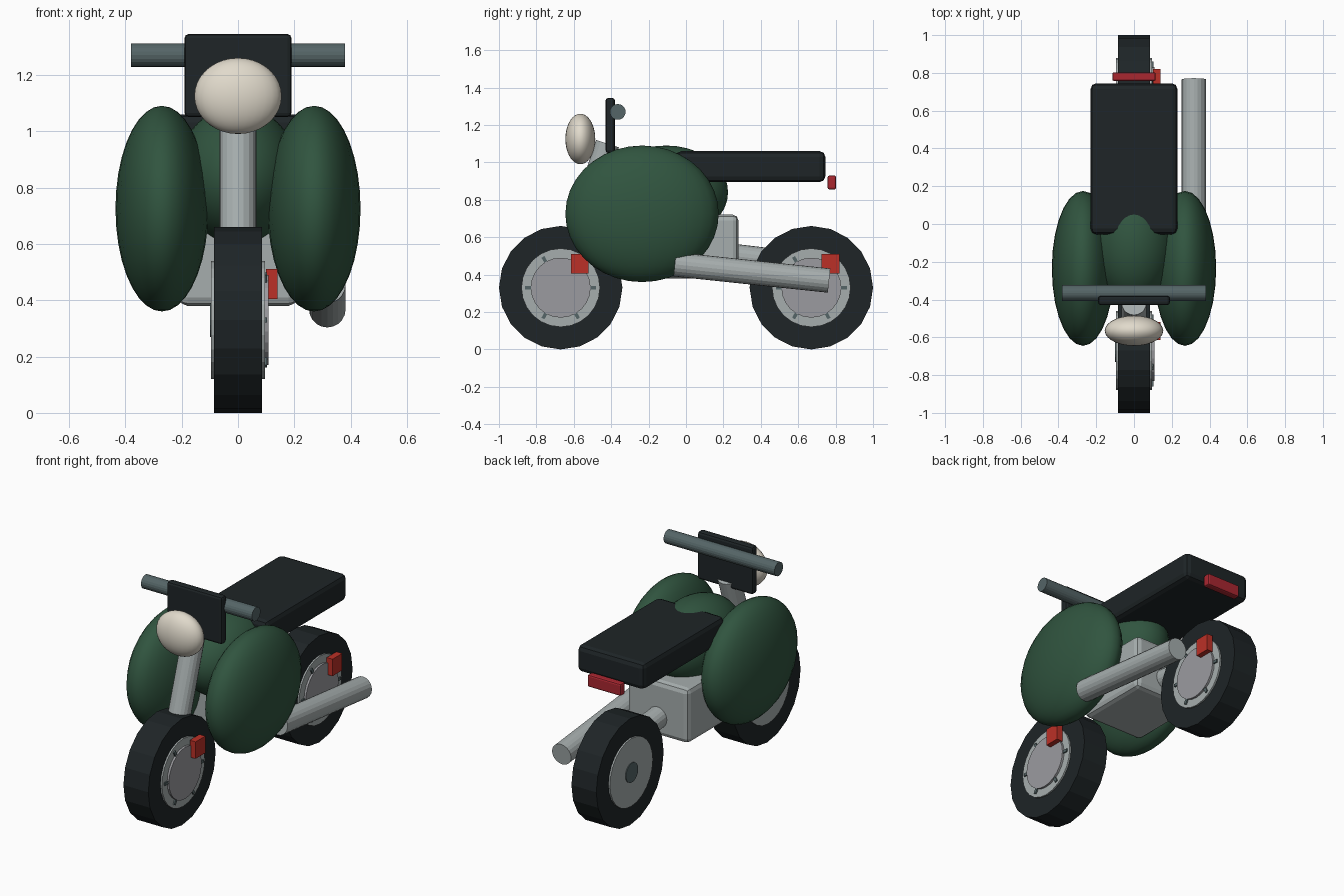
import bpy, math
from mathutils import Vector

if "Cube" in bpy.data.objects:
    bpy.data.objects.remove(bpy.data.objects["Cube"])


def material(name, r, g, b):
    m = bpy.data.materials.new(name)
    m.diffuse_color = (r, g, b, 1)
    m.use_nodes = True
    m.node_tree.nodes["Principled BSDF"].inputs["Base Color"].default_value = m.diffuse_color
    return m


GREEN = material("green_paint", 0.03, 0.09, 0.05)
BLACK = material("black_rubber", 0.013, 0.018, 0.02)
STEEL = material("steel", 0.38, 0.42, 0.42)
DISC = material("disc_grey", 0.33, 0.33, 0.35)
SLATE = material("dark_slate", 0.09, 0.13, 0.135)
CREAM = material("cream_glass", 0.75, 0.70, 0.60)
RED = material("red_caliper", 0.5, 0.03, 0.02)
LAMP = material("red_lamp", 0.4, 0.02, 0.03)


def finish(name, mat):
    ob = bpy.context.object
    ob.name = name
    ob.data.materials.append(mat)
    return ob


def rod(name, a, b, radius, mat, sides=20):
    a, b = Vector(a), Vector(b)
    d = b - a
    bpy.ops.mesh.primitive_cylinder_add(vertices=sides, radius=radius, depth=d.length, location=(a + b) / 2)
    ob = finish(name, mat)
    if abs(d.normalized().x) > 0.99:
        ob.rotation_euler = (0, math.pi / 2, 0)
    else:
        ob.rotation_euler = d.to_track_quat('Z', 'Y').to_euler()
    return ob


def box(name, lo, hi, mat, bevel=0.0):
    lo, hi = Vector(lo), Vector(hi)
    bpy.ops.mesh.primitive_cube_add(size=1, location=(lo + hi) / 2)
    ob = finish(name, mat)
    ob.scale = hi - lo
    bpy.ops.object.transform_apply(location=False, rotation=False, scale=True)
    if bevel:
        mod = ob.modifiers.new("bevel", 'BEVEL')
        mod.width = bevel
        mod.segments = 2
    return ob


def ellipsoid(name, centre, radii, mat):
    bpy.ops.mesh.primitive_uv_sphere_add(segments=28, ring_count=18, radius=1, location=centre)
    ob = finish(name, mat)
    ob.scale = radii
    bpy.ops.object.transform_apply(location=False, rotation=False, scale=True)
    bpy.ops.object.shade_smooth()
    return ob


# Wheels with rims, hubs, brake discs, spokes and calipers
for label, y in (("front", -0.67), ("rear", 0.67)):
    z = 0.33
    rod(label + "_tyre", (-0.085, y, z), (0.085, y, z), 0.33, BLACK)
    rod(label + "_rim", (-0.095, y, z), (0.095, y, z), 0.21, STEEL, 24)
    rod(label + "_hub", (-0.10, y, z), (0.09, y, z), 0.06, SLATE)
    rod(label + "_brake_disc", (0.09, y, z), (0.108, y, z), 0.16, DISC, 24)
    for i in range(6):
        a = i * math.pi / 3
        s = box(f"{label}_spoke_{i}", (-0.006, -0.095, -0.009), (0.006, 0.095, 0.009), SLATE)
        s.location = (0.097, y + 0.095 * math.cos(a), z + 0.095 * math.sin(a))
        s.rotation_euler = (a, 0, 0)
    box(label + "_caliper", (0.10, y + 0.055, 0.405), (0.14, y + 0.15, 0.51), RED)

# Steering: fork, handlebar, screen and headlight
rod("fork", (0, -0.67, 0.33), (0, -0.42, 1.10), 0.065, STEEL)
rod("handlebar", (-0.38, -0.365, 1.27), (0.38, -0.365, 1.27), 0.042, SLATE)
box("windscreen", (-0.19, -0.43, 1.05), (0.19, -0.38, 1.345), BLACK, 0.015)
ellipsoid("headlight", (0, -0.565, 1.125), (0.155, 0.08, 0.135), CREAM)

# Tank and side fairings
ellipsoid("tank", (0, -0.105, 0.84), (0.22, 0.33, 0.25), GREEN)
for label, s in (("left", -1), ("right", 1)):
    ellipsoid(label + "_fairing", (s * 0.27, -0.235, 0.725), (0.165, 0.41, 0.365), GREEN)

# Engine, swingarm and exhaust
box("engine", (-0.21, -0.20, 0.38), (0.21, 0.28, 0.72), STEEL, 0.03)
rod("swingarm", (0, 0.0, 0.53), (0, 0.67, 0.45), 0.065, STEEL)
rod("exhaust", (0.317, -0.06, 0.455), (0.317, 0.765, 0.368), 0.065, STEEL)

# Seat and tail light
box("seat", (-0.23, -0.055, 0.895), (0.23, 0.745, 1.06), BLACK, 0.03)
box("tail_light", (-0.115, 0.757, 0.855), (0.115, 0.803, 0.93), LAMP, 0.01)
